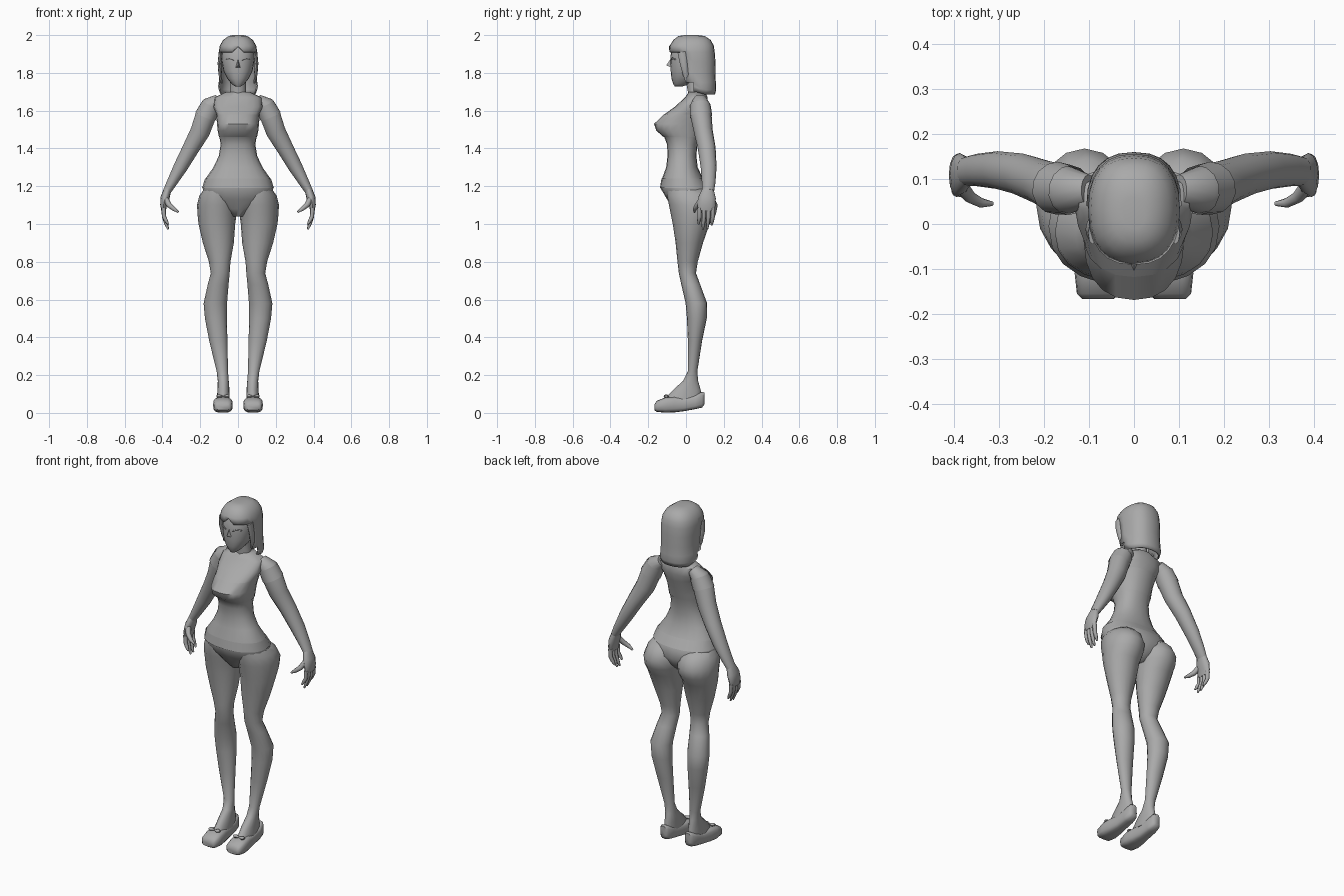
import bpy, bmesh, math
from mathutils import Vector

grey = bpy.data.materials.new("plain grey")
grey.diffuse_color = (0.4, 0.4, 0.4, 1)


def finish(name, bm, mirror=False, thick=0.0, angle=50):
    bmesh.ops.recalc_face_normals(bm, faces=bm.faces)
    me = bpy.data.meshes.new(name)
    bm.to_mesh(me)
    bm.free()
    ob = bpy.data.objects.new(name, me)
    bpy.context.collection.objects.link(ob)
    me.materials.append(grey)
    if thick:
        m = ob.modifiers.new("thickness", 'SOLIDIFY')
        m.thickness = thick
        m.offset = -1
    if mirror:
        ob.modifiers.new("mirror", 'MIRROR')
    bpy.ops.object.select_all(action='DESELECT')
    ob.select_set(True)
    bpy.context.view_layer.objects.active = ob
    bpy.ops.object.shade_smooth_by_angle(angle=math.radians(angle))
    return ob


def loft(rings, n=16, p=2.0, caps=True):
    """Skin superellipse rings given as (centre, half axis u, half axis v)."""
    bm = bmesh.new()
    loops = []
    for c, u, v in rings:
        loop = []
        for i in range(n):
            a = 2 * math.pi * i / n
            ca, sa = math.cos(a), math.sin(a)
            x = math.copysign(abs(ca) ** (2 / p), ca)
            y = math.copysign(abs(sa) ** (2 / p), sa)
            loop.append(bm.verts.new(c + u * x + v * y))
        loops.append(loop)
    for a, b in zip(loops, loops[1:]):
        for i in range(n):
            j = (i + 1) % n
            bm.faces.new((a[i], a[j], b[j], b[i]))
    if caps:
        bm.faces.new(loops[0])
        bm.faces.new(loops[-1])
    return bm


def level(rows, grow=0.0):
    """Horizontal rings from rows (z, centre x, half width, front y, back y)."""
    return [(Vector((cx, (f + b) / 2, z)), Vector((rx + grow, 0, 0)),
             Vector((0, (b - f) / 2 + grow, 0))) for z, cx, rx, f, b in rows]


def tube(rows, grow=0.0):
    """Rings along a path from rows (x, y, z, radius along y, other radius)."""
    pts = [Vector(r[:3]) for r in rows]
    out = []
    for i, r in enumerate(rows):
        d = (pts[min(i + 1, len(pts) - 1)] - pts[max(i - 1, 0)]).normalized()
        s = Vector((0, 1, 0))
        s = (s - d * s.dot(d)).normalized()
        out.append((pts[i], s * (r[3] + grow), d.cross(s) * (r[4] + grow)))
    return out


# Torso from crotch to neck base
torso = [(1.04, 0, .03, -.04, .07), (1.08, 0, .09, -.07, .11), (1.13, 0, .175, -.1, .135),
         (1.19, 0, .187, -.135, .125), (1.24, 0, .172, -.127, .09), (1.30, 0, .13, -.105, .062),
         (1.36, 0, .102, -.098, .055), (1.42, 0, .092, -.1, .06), (1.46, 0, .098, -.115, .07),
         (1.495, 0, .105, -.155, .08), (1.53, 0, .108, -.166, .09), (1.58, 0, .113, -.115, .105),
         (1.62, 0, .13, -.06, .115), (1.67, 0, .125, -.005, .115), (1.70, 0, .06, .015, .1)]
finish("torso", loft(level(torso), 20, 2.3))
finish("strapless_top", loft(level(torso[8:12], .003), 20, 2.3, False))
finish("briefs_band", loft(level(torso[3:5], .003), 20, 2.3, False))
finish("neck", loft(level([(1.66, 0, .055, .01, .1), (1.70, 0, .042, .01, .09),
                           (1.80, 0, .042, -.01, .08)]), 12))

# Legs with buttocks at the top, tapering into the instep
leg = [(1.19, .105, .07, -.1, .10), (1.15, .106, .099, -.1, .145), (1.10, .11, .107, -.09, .168),
       (1.05, .111, .103, -.08, .158), (1.0, .112, .097, -.07, .125), (.90, .104, .082, -.055, .09),
       (.80, .097, .057, -.045, .062), (.74, .094, .05, -.038, .053), (.68, .105, .055, -.025, .075),
       (.58, .12, .062, -.002, .112), (.50, .117, .058, .005, .11), (.38, .104, .048, .01, .085),
       (.22, .083, .03, .01, .06), (.17, .078, .029, -.015, .064), (.12, .077, .032, -.07, .078),
       (.07, .078, .034, -.115, .08)]
finish("leg", loft(level(leg), 16), True)

# Shoes: rounded toe, raised heel and a small bow
shoe = [(-.167, .035, .014, .045), (-.155, .047, .006, .064), (-.11, .052, .001, .082),
        (-.06, .046, .003, .085), (-.01, .037, .009, .08), (.05, .035, .02, .095),
        (.085, .028, .028, .112), (.098, .016, .045, .108)]
finish("shoe", loft([(Vector((.08, y, (lo + hi) / 2)), Vector((hw, 0, 0)),
                      Vector((0, 0, (hi - lo) / 2))) for y, hw, lo, hi in shoe], 16, 3.2), True)
for side in (-1, 1):
    x = .08 + side * .02
    bow = loft([(Vector((.08 + side * t, -.105, .088)), Vector((0, w, 0)), Vector((0, 0, w * .7)))
                for t, w in ((0, .004), (.022, .014), (.034, .008))], 8)
    finish("shoe_bow", bow, True)

# Arms and short sleeves
arm = [(.10, .075, 1.66, .035, .03), (.142, .075, 1.63, .052, .05), (.172, .08, 1.57, .056, .056),
       (.2, .092, 1.49, .05, .053), (.25, .11, 1.40, .047, .045), (.305, .12, 1.30, .042, .038),
       (.35, .12, 1.22, .036, .028), (.375, .117, 1.175, .032, .022)]
finish("arm", loft(tube(arm), 14), True)
finish("sleeve", loft(tube(arm[1:4], .003)[:2], 14, 2, False), True)

# Hands
finish("palm", loft(tube([(.372, .117, 1.185, .03, .02), (.386, .112, 1.14, .046, .024),
                          (.394, .108, 1.10, .048, .018), (.394, .107, 1.07, .042, .012)]), 12), True)
for y, tip in ((.072, 1.0), (.095, .972), (.119, .975), (.142, .995)):
    finish("finger", loft(tube([(.394, y, 1.085, .012, .012), (.392, y, 1.04, .011, .011),
                                (.382, y - .003, (1.04 + tip) / 2, .01, .01),
                                (.37, y - .006, tip, .005, .005)]), 8), True)
finish("thumb", loft(tube([(.385, .085, 1.135, .016, .016), (.365, .06, 1.10, .014, .014),
                           (.34, .047, 1.08, .011, .011), (.315, .045, 1.063, .005, .005)]), 8), True)

# Head with pointed chin
head = [(1.727, 0, .014, -.058, -.025), (1.74, 0, .032, -.067, .02), (1.77, 0, .057, -.077, .06),
        (1.81, 0, .077, -.081, .1), (1.86, 0, .086, -.083, .12), (1.91, 0, .088, -.08, .13),
        (1.96, 0, .07, -.055, .11)]
finish("head", loft(level(head), 20, 2.2))
bm = bmesh.new()
nose = [bm.verts.new(v) for v in ((0, -.078, 1.88), (.013, -.079, 1.828), (-.013, -.079, 1.828),
                                  (0, -.104, 1.84))]
for f in ((0, 1, 3), (0, 3, 2), (1, 2, 3)):
    bm.faces.new([nose[i] for i in f])
finish("nose", bm)
finish("eyelash", loft([(Vector((x, y, z)), Vector((0, .005, 0)), Vector((0, 0, h)))
                        for x, y, z, h in ((.022, -.081, 1.868, .003), (.045, -.073, 1.876, .005),
                                           (.064, -.058, 1.872, .003))], 6), True)

# Bobbed hair: full cap above the fringe, open around the face below it
hair = [(2.0, 0, .025, -.01, .06), (1.995, 0, .05, -.04, .1), (1.975, 0, .078, -.067, .13),
        (1.945, 0, .096, -.085, .147), (1.91, 0, .102, -.091, .152), (1.86, 0, .102, -.085, .156),
        (1.80, 0, .1, -.08, .155), (1.75, 0, .102, -.08, .158), (1.71, 0, .106, -.08, .16),
        (1.685, 0, .098, -.075, .153)]
bm = loft(level(hair), 24, 2.4)
bm.faces.ensure_lookup_table()
doomed = []
for f in bm.faces:
    c = f.calc_center_median()
    open_face = c.z < 1.91 and c.y < (0.0 if c.z > 1.76 else .03)
    if open_face or all(v.co.z < 1.69 for v in f.verts):
        doomed.append(f)
bmesh.ops.delete(bm, geom=doomed, context='FACES')
for v in bm.verts:
    if abs(v.co.x) < .001 and v.co.y < -.05 and abs(v.co.z - 1.91) < .005:
        v.co.z = 1.94          # notch in the fringe
    if v.co.z < 1.72 and v.co.y < .1:
        v.co.z += (.1 - v.co.y) * .3   # hem rises toward the face
finish("hair", bm, thick=.008)

# Side locks framing the face
finish("side_lock", loft(tube([(.092, -.02, 1.91, .025, .01), (.098, -.012, 1.85, .02, .01),
                               (.094, .0, 1.79, .016, .009), (.086, .005, 1.745, .005, .004)]), 8), True)
